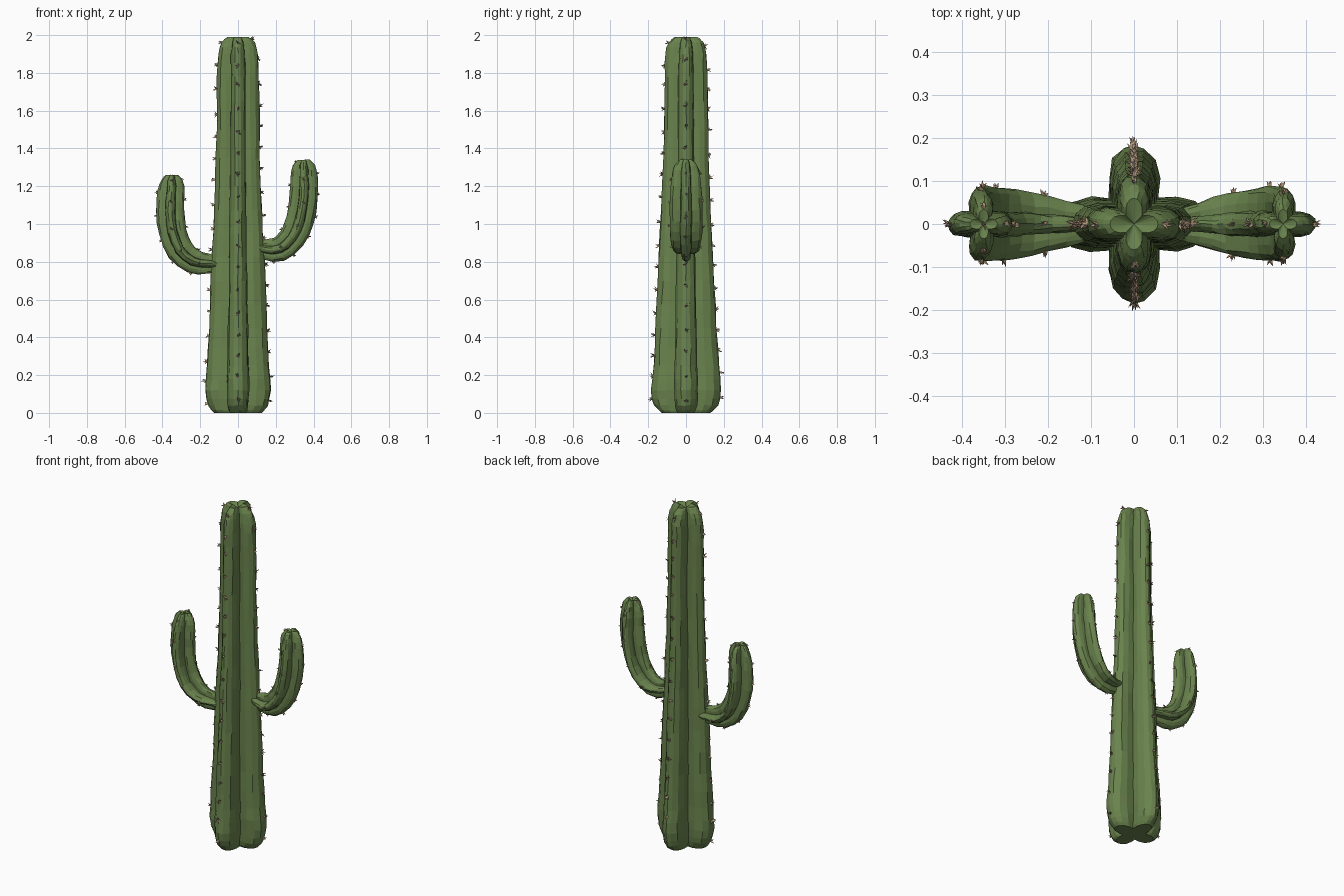
import bpy
import bmesh
import math
import random
from mathutils import Vector

random.seed(4)
if "Cube" in bpy.data.objects:
    bpy.data.objects.remove(bpy.data.objects["Cube"], do_unlink=True)


def material(name, rgb):
    m = bpy.data.materials.new(name)
    m.use_nodes = True
    m.diffuse_color = (*rgb, 1)
    m.node_tree.nodes["Principled BSDF"].inputs["Base Color"].default_value = (*rgb, 1)
    return m


GREEN = material("cactus green", (0.142, 0.225, 0.074))
TAN = material("spine tan", (0.43, 0.30, 0.19))

# One rib of the cross-shaped section: outward and sideways, valley first, ridge in the middle
RIB = [(0.33, -0.33), (0.58, -0.34), (0.82, -0.28), (0.96, -0.14), (1.0, 0.0),
       (0.96, 0.14), (0.82, 0.28), (0.58, 0.34)]
RIDGE = 4
SECTION = []
for k in range(4):
    c, s = round(math.cos(k * math.pi / 2)), round(math.sin(k * math.pi / 2))
    SECTION += [(a * c - b * s, a * s + b * c) for a, b in RIB]


def smooth_path(stations, steps):
    """Catmull-Rom resampling of (x, z, in-plane radius, y radius) stations."""
    pts = [Vector(p) for p in stations]
    out = []
    for i in range(len(pts) - 1):
        p0, p1, p2 = pts[max(i - 1, 0)], pts[i], pts[i + 1]
        p3 = pts[min(i + 2, len(pts) - 1)]
        for j in range(steps):
            t = j / steps
            out.append(0.5 * (2 * p1 + (p2 - p0) * t + (2 * p0 - 5 * p1 + 4 * p2 - p3) * t * t
                              + (3 * p1 - p0 - 3 * p2 + p3) * t ** 3))
    return out + [pts[-1]]


def finish(name, bm, mat):
    mesh = bpy.data.meshes.new(name)
    bm.to_mesh(mesh)
    bm.free()
    mesh.materials.append(mat)
    bpy.context.scene.collection.objects.link(bpy.data.objects.new(name, mesh))


def ribbed_stem(name, stations, steps, jitter, dip):
    """Loft the ribbed section along a path; return each ridge as (point, outward) pairs."""
    path = smooth_path(stations, steps)
    bm = bmesh.new()
    rings, ridges = [], [[] for _ in range(4)]
    for i, p in enumerate(path):
        a, b = path[max(i - 1, 0)], path[min(i + 1, len(path) - 1)]
        t = Vector((b[0] - a[0], 0, b[1] - a[1])).normalized()
        u, v = Vector((t.z, 0, -t.x)), Vector((0, 1, 0))
        centre = Vector((p[0], 0, p[1]))
        ring = []
        for n, (su, sv) in enumerate(SECTION):
            co = centre + u * su * p[2] + v * sv * p[3]
            if 0 < i < len(path) - 1:
                co += Vector([random.uniform(-jitter, jitter) for _ in range(3)])
            ring.append(bm.verts.new(co))
            if n % len(RIB) == RIDGE:
                ridges[n // len(RIB)].append((co, (u * su + v * sv).normalized()))
        rings.append(ring)
    count = len(SECTION)
    for r0, r1 in zip(rings, rings[1:]):
        for n in range(count):
            m = (n + 1) % count
            bm.faces.new((r0[n], r0[m], r1[m], r1[n]))
    # Flat base and dimpled crown
    p = path[-1]
    crown = bm.verts.new((p[0], 0, p[1] - dip))
    base = bm.verts.new((path[0][0], 0, path[0][1]))
    for n in range(count):
        m = (n + 1) % count
        bm.faces.new((rings[-1][n], rings[-1][m], crown))
        bm.faces.new((rings[0][m], rings[0][n], base))
    finish(name, bm, GREEN)
    return ridges


def spine_cluster(bm, root, out, length):
    """Tuft of thin three-sided thorns fanning around the outward direction."""
    for _ in range(6):
        spread = Vector([random.uniform(-0.8, 0.8) for _ in range(3)])
        d = (out + spread).normalized()
        side = d.orthogonal().normalized()
        other = d.cross(side)
        foot = [bm.verts.new(root + (side * math.cos(q) + other * math.sin(q)) * 0.0055)
                for q in (0, math.tau / 3, 2 * math.tau / 3)]
        tip = bm.verts.new(root + d * length * random.uniform(0.6, 1.1))
        for n in range(3):
            bm.faces.new((foot[n], foot[(n + 1) % 3], tip))


def spines_on(name, ridges, spacing, length, skip):
    """Tufts at roughly even distances along every ridge, and one where each ridge ends."""
    bm = bmesh.new()
    for ridge in ridges:
        travelled, target = 0.0, skip + random.uniform(0, spacing * 0.5)
        for (a, out), (b, _) in zip(ridge, ridge[1:]):
            seg = (b - a).length
            while target <= travelled + seg:
                root = a.lerp(b, (target - travelled) / seg) - out * 0.002
                spine_cluster(bm, root, out, length)
                target += spacing * random.uniform(0.85, 1.15)
            travelled += seg
    finish(name, bm, TAN)


# Stations: x, z, in-plane radius, y radius
trunk = [(0, 0, 0.125, 0.13), (0, 0.04, 0.158, 0.168), (0, 0.12, 0.174, 0.184),
         (0, 0.25, 0.166, 0.174), (0, 0.45, 0.155, 0.162), (0, 0.7, 0.146, 0.150),
         (0, 0.95, 0.134, 0.138), (0, 1.2, 0.122, 0.126), (0, 1.5, 0.114, 0.118),
         (0, 1.78, 0.111, 0.114), (0, 1.90, 0.106, 0.110), (0, 1.96, 0.088, 0.092),
         (0, 1.99, 0.056, 0.060)]
left_arm = [(0.10, 0.88, 0.035, 0.035), (0.15, 0.865, 0.055, 0.050), (0.22, 0.868, 0.066, 0.072),
            (0.285, 0.925, 0.071, 0.084), (0.327, 1.02, 0.074, 0.087), (0.347, 1.14, 0.075, 0.085),
            (0.349, 1.25, 0.071, 0.076), (0.348, 1.31, 0.058, 0.060), (0.347, 1.34, 0.032, 0.034)]
right_arm = [(-0.10, 0.785, 0.040, 0.038), (-0.16, 0.79, 0.054, 0.053), (-0.24, 0.803, 0.065, 0.073),
             (-0.308, 0.863, 0.071, 0.084), (-0.347, 0.96, 0.073, 0.088), (-0.359, 1.07, 0.075, 0.086),
             (-0.353, 1.17, 0.071, 0.077), (-0.350, 1.23, 0.058, 0.060), (-0.350, 1.26, 0.032, 0.034)]

trunk_ridges = ribbed_stem("trunk", trunk, 2, 0.003, 0.02)
spines_on("trunk_spines", trunk_ridges, 0.12, 0.026, 0.05)
for side, stations in (("left", left_arm), ("right", right_arm)):
    ridges = ribbed_stem(side + "_arm", stations, 2, 0.0025, 0.01)
    spines_on(side + "_arm_spines", ridges, 0.13, 0.017, 0.10)

# Tuft on the crown of the right arm
tuft = bmesh.new()
spine_cluster(tuft, Vector((-0.35, 0, 1.248)), Vector((0, 0, 1)), 0.016)
finish("right_arm_crown_spines", tuft, TAN)
